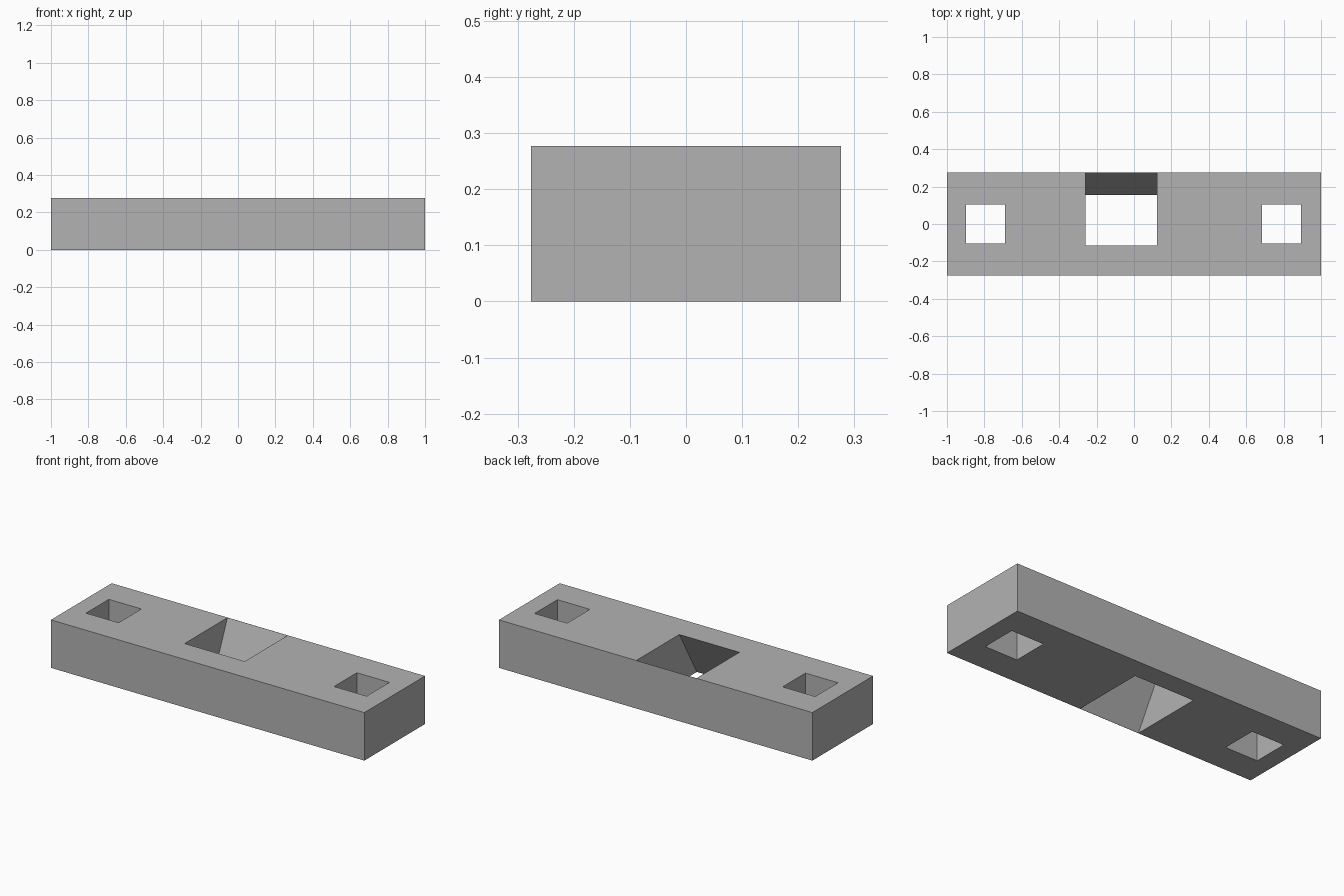
import bpy
import bmesh

LENGTH, DEPTH, HEIGHT = 2.0, 0.553, 0.277
OVER = 0.1  # how far the cutters reach past the block

if "Cube" in bpy.data.objects:
    bpy.data.objects.remove(bpy.data.objects["Cube"], do_unlink=True)

grey = bpy.data.materials.new("plain grey")
grey.use_nodes = True
colour = (0.45, 0.45, 0.45, 1)
grey.diffuse_color = colour
grey.node_tree.nodes["Principled BSDF"].inputs["Base Color"].default_value = colour


def prism(name, x0, x1, profile):
    """Extrude a closed (y, z) profile from x0 to x1."""
    bm = bmesh.new()
    face = bm.faces.new([bm.verts.new((x0, y, z)) for y, z in profile])
    side = bmesh.ops.extrude_face_region(bm, geom=[face])["geom"]
    moved = [v for v in side if isinstance(v, bmesh.types.BMVert)]
    bmesh.ops.translate(bm, verts=moved, vec=(x1 - x0, 0, 0))
    bmesh.ops.recalc_face_normals(bm, faces=bm.faces)
    mesh = bpy.data.meshes.new(name)
    bm.to_mesh(mesh)
    bm.free()
    mesh.materials.append(grey)
    obj = bpy.data.objects.new(name, mesh)
    bpy.context.collection.objects.link(obj)
    return obj


def cutter_profile(front_low, front_high, back_low, back_high):
    """Hole outline from its y limits at the block's underside and top."""
    def at(low, high, z):
        return (low + (high - low) * z / HEIGHT, z)
    bottom, top = -OVER, HEIGHT + OVER
    return [at(front_low, front_high, bottom), at(back_low, back_high, bottom),
            at(back_low, back_high, top), at(front_low, front_high, top)]


# Solid block
half = DEPTH / 2
block = prism("block", -LENGTH / 2, LENGTH / 2,
              [(-half, 0), (half, 0), (half, HEIGHT), (-half, HEIGHT)])

# Square end holes and the slanted blade slot
hole = cutter_profile(-0.103, -0.103, 0.105, 0.105)
slot = cutter_profile(-half + 0.001, -0.116, 0.156, half - 0.001)
cutters = [
    prism("right_hole_cutter", -0.898, -0.69, hole),
    prism("left_hole_cutter", 0.685, 0.893, hole),
    prism("slot_cutter", -0.26, 0.124, slot),
]
for cutter in cutters:
    cutter.hide_render = True
    cutter.hide_set(True)
    cut = block.modifiers.new(cutter.name, "BOOLEAN")
    cut.operation = "DIFFERENCE"
    cut.solver = "EXACT"
    cut.object = cutter
